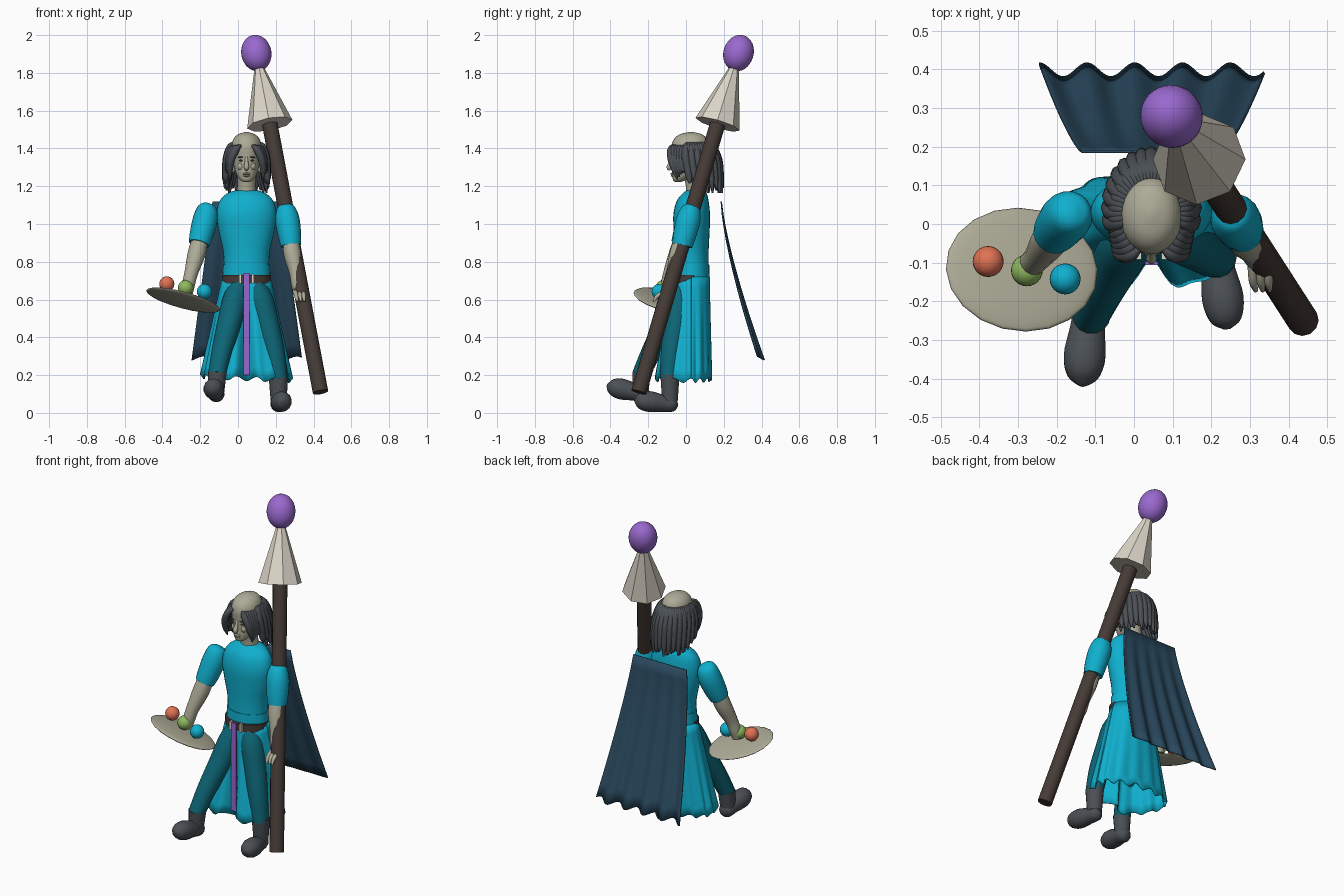
import bpy
from math import sin, cos, pi, exp, radians
from mathutils import Vector

cube = bpy.data.objects.get("Cube")
if cube:
    bpy.data.objects.remove(cube, do_unlink=True)


def material(name, *rgb):
    mat = bpy.data.materials.new(name)
    mat.use_nodes = True
    mat.diffuse_color = (*rgb, 1)
    mat.node_tree.nodes["Principled BSDF"].inputs["Base Color"].default_value = (*rgb, 1)
    return mat


cyan = material("cyan cloth", .005, .43, .62)
teal = material("dark teal cloth", .004, .13, .18)
skin = material("pale skin", .42, .41, .31)
grey = material("charcoal grey", .07, .08, .09)
navy = material("navy cape", .022, .065, .11)
brown = material("dark brown", .06, .043, .037)
cream = material("cream", .72, .67, .58)
purple = material("purple", .32, .14, .62)
orange = material("orange", .75, .17, .09)
green = material("leaf green", .27, .48, .11)


def finish(obj, name, mat, smooth=True):
    obj.name = obj.data.name = name
    obj.data.materials.append(mat)
    bpy.ops.object.select_all(action='DESELECT')
    obj.select_set(True)
    bpy.context.view_layer.objects.active = obj
    if smooth:
        bpy.ops.object.shade_smooth_by_angle(angle=radians(50))
    return obj


def skin_rings(name, rings, mat, wrap=True, smooth=True):
    """Bridge a list of equal rings into a surface; closed rings get caps."""
    n = len(rings[0])
    verts = [p for ring in rings for p in ring]
    faces = []
    for i in range(len(rings) - 1):
        for j in range(n if wrap else n - 1):
            k = (j + 1) % n
            faces.append((i * n + j, i * n + k, (i + 1) * n + k, (i + 1) * n + j))
    if wrap:
        faces.append(tuple(reversed(range(n))))
        faces.append(tuple(range(len(verts) - n, len(verts))))
    mesh = bpy.data.meshes.new(name)
    mesh.from_pydata(verts, [], faces)
    obj = bpy.data.objects.new(name, mesh)
    bpy.context.collection.objects.link(obj)
    return finish(obj, name, mat, smooth)


def spline(rows, steps):
    """Smoothly interpolate rows of numbers."""
    rows = [Vector(r) for r in rows]
    out = []
    for i in range(len(rows) - 1):
        a, b, c, d = rows[max(i - 1, 0)], rows[i], rows[i + 1], rows[min(i + 2, len(rows) - 1)]
        for s in range(steps):
            t = s / steps
            out.append(b + (c - a) * t / 2 + (a * 2 - b * 5 + c * 4 - d) * t * t / 2
                       + (b * 3 - a - c * 3 + d) * t ** 3 / 2)
    return out + [rows[-1]]


def tube(name, points, mat, sides=14, steps=4, smooth=True):
    """Round limb through (x, y, z, radius) points."""
    rows = spline(points, steps)
    path = [Vector(r[:3]) for r in rows]
    chord = (path[-1] - path[0]).normalized()
    ref = Vector((1, 0, 0)) if abs(chord.y) > .6 else Vector((0, 1, 0))
    rings = []
    for i, p in enumerate(path):
        t = (path[min(i + 1, len(path) - 1)] - path[max(i - 1, 0)]).normalized()
        u = t.cross(ref).normalized()
        w = t.cross(u)
        rad = max(rows[i][3], .002)
        rings.append([p + (u * cos(2 * pi * j / sides) + w * sin(2 * pi * j / sides)) * rad
                      for j in range(sides)])
    return skin_rings(name, rings, mat, True, smooth)


def loft(name, sections, mat, sides=28, steps=4):
    """Stack of level ellipses from (z, y centre, x radius, y radius)."""
    rings = []
    for z, y, rx, ry in spline(sections, steps):
        rings.append([(MID + rx * cos(2 * pi * j / sides), y + ry * sin(2 * pi * j / sides), z)
                      for j in range(sides)])
    return skin_rings(name, rings, mat)


def ball(name, loc, size, mat, rot=(0, 0, 0), segments=24):
    bpy.ops.mesh.primitive_uv_sphere_add(segments=segments, ring_count=segments // 2,
                                         location=loc, rotation=rot)
    obj = bpy.context.object
    obj.scale = size
    return finish(obj, name, mat)


def box(name, loc, size, mat):
    bpy.ops.mesh.primitive_cube_add(size=1, location=loc)
    bpy.context.object.scale = size
    return finish(bpy.context.object, name, mat, False)


MID = .045  # body centre line

# Torso, belt and sash
loft("tunic", [(.72, .03, .125, .092), (.78, .03, .12, .09), (.86, .03, .125, .09),
               (.96, .03, .147, .095), (1.05, .03, .158, .097), (1.12, .035, .143, .085),
               (1.16, .045, .105, .065), (1.178, .05, .06, .045)], cyan)
loft("tunic_hem", [(.72, .03, .128, .095), (.785, .03, .124, .093)], cyan, steps=1)
loft("belt", [(.685, .02, .13, .1), (.73, .02, .13, .1)], brown, steps=1)
for side in (-1, 1):
    box("belt_loop", (MID + side * .033, -.082, .71), (.014, .02, .05), cream)
box("sash", (MID, -.102, .47), (.033, .009, .54), purple)


# Pleated skirt with a notch at the front
def skirt_point(a, v):
    pleat = cos(14 * a) * v
    depth = .092 + (.11 * v if sin(a) < 0 else .012 * v)
    off_front = (a - 1.5 * pi) / .2
    depth -= .085 * v * exp(-off_front ** 2)
    swell = 1 + .03 * pleat
    return (MID + (.122 + .112 * v) * cos(a) * swell, .028 + depth * sin(a) * swell,
            .72 - .54 * v + .012 * pleat - .01 * v * cos(a))


bands, around = 10, 112
skirt = skin_rings("skirt", [[skirt_point(2 * pi * j / around, i / bands) for j in range(around + 1)]
                             for i in range(bands + 1)], cyan, wrap=False)
skirt.modifiers.new("cloth", 'SOLIDIFY').thickness = .006


# Hanging cape with folds that deepen towards the hem
def cape_point(u, v):
    return (MID + (u - .5) * (.36 + .22 * v),
            .19 + .21 * v ** 1.35 + .018 * v * cos(2 * pi * 4.7 * u),
            1.12 - .83 * v - .01 * v * cos(2 * pi * 4.7 * u))


cape = skin_rings("cape", [[cape_point(j / 60, i / 12) for j in range(61)] for i in range(13)],
                  navy, wrap=False)
cape.modifiers.new("cloth", 'SOLIDIFY').thickness = .007

# Legs and boots
tube("right_leg", [(.01, -.025, .68, .05), (-.015, -.05, .6, .066), (-.045, -.1, .48, .064),
                   (-.085, -.18, .33, .054), (-.112, -.24, .2, .047)], teal)
tube("left_leg", [(.09, -.02, .68, .05), (.12, -.035, .6, .066), (.152, -.052, .48, .064),
                  (.19, -.078, .33, .056), (.214, -.09, .18, .05)], teal)
tube("right_boot_shaft", [(-.11, -.235, .215, .05), (-.115, -.24, .11, .042)], grey)
tube("right_boot", [(-.112, -.195, .09, .012), (-.113, -.215, .095, .04), (-.12, -.27, .11, .046),
                    (-.128, -.345, .127, .055), (-.132, -.395, .14, .04), (-.134, -.418, .148, .008)], grey)
tube("left_boot_shaft", [(.214, -.085, .2, .052), (.215, -.085, .06, .042)], grey)
tube("left_boot", [(.208, -.045, .045, .012), (.211, -.065, .045, .038), (.218, -.12, .05, .045),
                   (.23, -.195, .06, .055), (.238, -.25, .065, .04), (.241, -.272, .066, .008)], grey)

# Sleeves, arms and hands
tube("right_sleeve", [(-.158, .035, 1.108, .012), (-.162, .03, 1.09, .048), (-.172, .02, 1.03, .065),
                      (-.192, -.005, .95, .063), (-.207, -.025, .895, .055)], cyan, 18)
tube("left_sleeve", [(.25, .03, 1.108, .012), (.252, .028, 1.09, .045), (.26, .015, 1.03, .064),
                     (.272, -.005, .95, .062), (.28, -.02, .885, .054)], cyan, 18)
tube("right_forearm", [(-.2, -.02, .92, .044), (-.22, -.045, .84, .047), (-.248, -.085, .74, .036),
                       (-.262, -.1, .68, .034), (-.27, -.112, .63, .03)], skin)
tube("left_forearm", [(.278, -.02, .92, .042), (.288, -.042, .84, .046), (.308, -.068, .74, .036),
                      (.32, -.085, .67, .036), (.328, -.105, .63, .02)], skin)
for i in range(3):
    tube("left_finger", [(.305 + .02 * i, -.1, .645, .012), (.308 + .02 * i, -.15, .62, .011),
                         (.315 + .018 * i, -.172, .59, .006)], skin, 8, 3)

# Tilted platter with three fruits
ball("platter", (-.29, -.118, .597), (.203, .165, .02), skin, (radians(-14), radians(15), 0), 20)
ball("orange_fruit", (-.377, -.097, .683), (.04, .04, .04), orange)
ball("green_fruit", (-.277, -.12, .662), (.041, .041, .041), green)
ball("blue_fruit", (-.178, -.142, .642), (.04, .04, .04), cyan)

# Staff with a faceted cone and an orb, all on one slanted axis
foot = Vector((.437, -.25, .11))
axis = Vector((.097, .278, 1.905)) - foot


def on_staff(t, radius):
    return (*(foot + axis * t), radius)


tube("staff", [on_staff(0, .041), on_staff(.8, .041)], brown, 12, 1)
tube("staff_cone", [on_staff(.79, .122), on_staff(.955, .026)], cream, 8, 1, smooth=False)
ball("staff_orb", foot + axis, (.08, .08, .098), purple, axis.to_track_quat('Z', 'Y').to_euler(), 32)

# Head, neck and face
tube("neck", [(MID, .055, 1.15, .055), (MID, .045, 1.21, .048), (MID, .03, 1.3, .05)], skin)
loft("head", [(1.222, -.042, .012, .012), (1.232, -.035, .032, .033), (1.262, -.012, .053, .062),
              (1.31, .006, .066, .08), (1.36, .016, .073, .092), (1.41, .022, .08, .1),
              (1.45, .024, .069, .087), (1.475, .026, .044, .058), (1.487, .026, .008, .01)], skin)
tube("nose", [(MID, -.07, 1.355, .007), (MID, -.08, 1.325, .01), (MID, -.09, 1.3, .014),
              (MID, -.082, 1.287, .008)], skin, 10)
ball("upper_lip", (MID, -.071, 1.266, ), (.021, .012, .006), skin)
ball("lower_lip", (MID, -.068, 1.255), (.018, .012, .006), skin)
for side in (-1, 1):
    ball("ear", (MID + side * .07, .03, 1.305), (.012, .022, .035), skin)
    ball("cheek", (MID + side * .03, -.05, 1.305), (.02, .02, .022), skin)
    ball("eye", (MID + side * .027, -.064, 1.336), (.012, .008, .005), grey)
    ball("eyebrow", (MID + side * .029, -.067, 1.354), (.018, .008, .004), grey,
         (0, side * radians(8), 0))

# Swept fringe on both sides of the face
for side in (-1, 1):
    for i in range(6):
        f = i / 5
        tube("fringe_strand", [
            (MID + side * (.03 + .045 * f), -.065 + .075 * f, 1.415, .007),
            (MID + side * (.055 + .03 * f), -.08 + .075 * f, 1.395, .019),
            (MID + side * (.08 + .014 * f), -.078 + .065 * f, 1.34, .019),
            (MID + side * (.088 + .012 * f), -.06 + .055 * f, 1.28, .014),
            (MID + side * (.085 + .012 * f), -.045 + .05 * f, 1.235 + .07 * f, .003)], grey, 8)

# Long strands around the sides and the back, in two layers
for layer in range(2):
    count = 17 - layer
    for i in range(count):
        a = radians(-12 + 204 * (i + layer / 2) / (count - 1 + layer))
        c, s = cos(a), sin(a)
        grow = 1 - .1 * layer
        hem = 1.165 + .012 * (i % 3) + .05 * (s < .1)
        tube("hair_strand", [
            (MID + .07 * c, .025 + .09 * s, 1.43, .006),
            (MID + .088 * c, .025 + .118 * s, 1.405, .019),
            (MID + .106 * c * grow, .03 + .142 * s * grow, 1.34, .021),
            (MID + .112 * c * grow, .045 + .138 * s * grow, 1.25, .018),
            (MID + .118 * c * grow, .05 + .145 * s * grow, hem, .005)], grey, 8)
